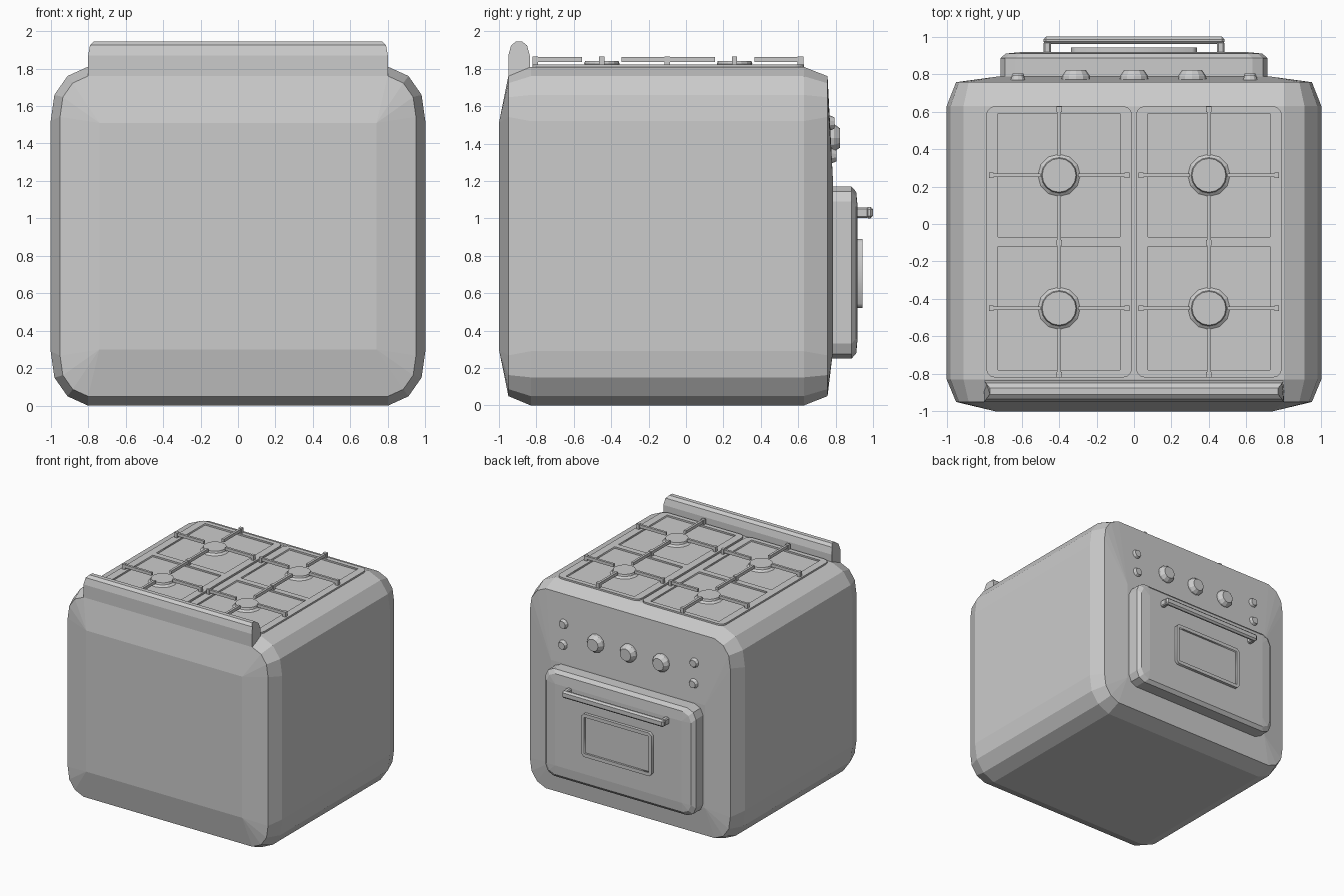
import bpy, bmesh
from math import pi
from mathutils import Matrix, Vector

if "Cube" in bpy.data.objects:
    bpy.data.objects.remove(bpy.data.objects["Cube"])


def finish(name, bm):
    bmesh.ops.remove_doubles(bm, verts=bm.verts, dist=1e-5)
    bmesh.ops.recalc_face_normals(bm, faces=bm.faces)
    me = bpy.data.meshes.new(name)
    bm.to_mesh(me)
    bm.free()
    ob = bpy.data.objects.new(name, me)
    bpy.context.collection.objects.link(ob)
    return ob


def loft(name, rings):
    bm = bmesh.new()
    vs = [[bm.verts.new(p) for p in r] for r in rings]
    n = len(vs[0])
    for a, b in zip(vs, vs[1:]):
        for i in range(n):
            j = (i + 1) % n
            bm.faces.new((a[i], a[j], b[j], b[i]))
    bm.faces.new(vs[0])
    bm.faces.new(vs[-1])
    return finish(name, bm)


def outline(hx, lo, hi, corner):
    """Rectangle with shaped corners; corner = offsets from the sharp corner."""
    fwd, rev = corner, corner[::-1]
    return ([(hx - a, hi - b) for a, b in fwd] + [(hx - a, lo + b) for a, b in rev]
            + [(-hx + a, lo + b) for a, b in fwd] + [(-hx + a, hi - b) for a, b in rev])


def ring(y, hx, lo, hi, corner):
    return [(u, y, v) for u, v in outline(hx, lo, hi, corner)]


def scaled(corner, s):
    return [(a * s, b * s) for a, b in corner]


def box(name, x0, x1, y0, y1, z0, z1, bevel=0):
    bm = bmesh.new()
    bmesh.ops.create_cube(bm, size=1)
    for v in bm.verts:
        v.co = Vector(((x0 + x1) / 2 + v.co.x * (x1 - x0),
                       (y0 + y1) / 2 + v.co.y * (y1 - y0),
                       (z0 + z1) / 2 + v.co.z * (z1 - z0)))
    if bevel:
        bmesh.ops.bevel(bm, geom=bm.edges[:], offset=bevel, segments=1, affect='EDGES')
    return finish(name, bm)


def frustum(name, base, r1, r2, h, sides=12, along_y=False):
    bm = bmesh.new()
    bmesh.ops.create_cone(bm, cap_ends=True, segments=sides, radius1=r1, radius2=r2, depth=h,
                          matrix=Matrix.Translation((0, 0, h / 2)))
    if along_y:
        bm.transform(Matrix.Rotation(-pi / 2, 4, 'X'))
    bm.transform(Matrix.Translation(base))
    return finish(name, bm)


def plate(name, loops, thick, loc, rot=(0, 0, 0)):
    """Flat plate whose inner loops become holes."""
    cu = bpy.data.curves.new(name, 'CURVE')
    cu.dimensions, cu.fill_mode, cu.extrude = '2D', 'BOTH', thick / 2
    for pts in loops:
        sp = cu.splines.new('POLY')
        sp.points.add(len(pts) - 1)
        for p, (u, v) in zip(sp.points, pts):
            p.co = (u, v, 0, 1)
        sp.use_cyclic_u = True
    ob = bpy.data.objects.new(name, cu)
    ob.location, ob.rotation_euler = loc, rot
    bpy.context.collection.objects.link(ob)
    bpy.ops.object.select_all(action='DESELECT')
    ob.select_set(True)
    bpy.context.view_layer.objects.active = ob
    bpy.ops.object.convert(target='MESH')
    return ob


# Oven body: soft-cornered block with slightly bulging ends
C = [(.2, 0), (.09, .05), (.02, .15), (0, .29)]
C_IN = scaled(C, .75)
POINT = [(0, 0)] * 4
loft("oven_body", [
    ring(-1.0, .74, .30, 1.51, POINT),
    ring(-.95, .95, .05, 1.76, C_IN),
    ring(-.83, 1, 0, 1.81, C),
    ring(.63, 1, 0, 1.81, C),
    ring(.757, .95, .05, 1.76, C_IN),
    ring(.787, .73, .30, 1.18, POINT)])

# Splash guard along the edge of the hob
prof = [(-.95, 1.70, .8), (-.95, 1.87, .8), (-.935, 1.925, .79), (-.91, 1.945, .77),
        (-.875, 1.945, .77), (-.85, 1.925, .79), (-.835, 1.87, .8), (-.835, 1.70, .8)]
loft("splash_guard", [[(s * x, y, z) for y, z, x in prof] for s in (-1, 1)])

# Hob panels with recessed squares, burners and pan supports
ROUND = [(.05, 0), (.025, .007), (.007, .025), (0, .05)]
SQUARE = [(0, 0)]
for s, side in ((-1, "left"), (1, "right")):
    cx = s * .4
    plate("hob_panel_" + side,
          [outline(.39, -.82, .63, ROUND),
           outline(.325, -.07, .59, SQUARE),
           outline(.325, -.78, -.12, SQUARE)], .02, (cx, 0, 1.814))
    for cy in (.26, -.45):
        frustum("burner_base", (cx, cy, 1.805), .12, .09, .022)
        frustum("burner_cap", (cx, cy, 1.825), .095, .09, .016, 16)
        for d in (-1, 1):
            xs = sorted((cx + d * .1, cx + d * .375))
            box("support_bar", *xs, cy - .01, cy + .01, 1.837, 1.863)
            e = cx + d * .362
            box("support_foot", e - .013, e + .013, cy - .014, cy + .014, 1.81, 1.866)
    for y0, y1 in ((-.81, -.555), (-.345, .155), (.365, .62)):
        box("support_bar", cx - .01, cx + .01, y0, y1, 1.837, 1.863)
    for y in (-.805, -.1, .612):
        box("support_foot", cx - .015, cx + .015, y - .015, y + .015, 1.81, 1.866)

# Oven door with chamfered rim and gently domed face
D = [(.08, 0), (.025, .025), (0, .08)]
loft("oven_door", [
    ring(.76, .713, .25, 1.17, D),
    ring(.885, .713, .25, 1.17, D),
    ring(.91, .685, .278, 1.142, D),
    ring(.918, .60, .36, 1.06, [(0, 0)] * 3)])

# Door window: raised frame around a pane
W = [(.025, 0), (0, .025)]
plate("window_frame", [outline(.335, -.185, .185, W), outline(.305, -.155, .155, SQUARE)],
      .035, (0, .926, .705), (pi / 2, 0, 0))
box("window_pane", -.31, .31, .90, .926, .545, .865)

# Door handle on two posts
box("handle_bar", -.483, .483, .96, 1.0, 1.0, 1.062, .014)
for s in (-1, 1):
    box("handle_post", s * .462 - .02, s * .462 + .02, .90, .975, 1.003, 1.059, .008)

# Control knobs: three large, two small pairs
for x in (-.31, 0, .31):
    frustum("large_knob", (x, .755, 1.43), .078, .075, .035, 12, True)
    frustum("large_knob_cap", (x, .79, 1.43), .075, .052, .033, 12, True)
for x in (-.62, .62):
    for z, y in ((1.51, .752), (1.335, .762)):
        frustum("small_knob", (x, y, z), .048, .03, .042, 10, True)
